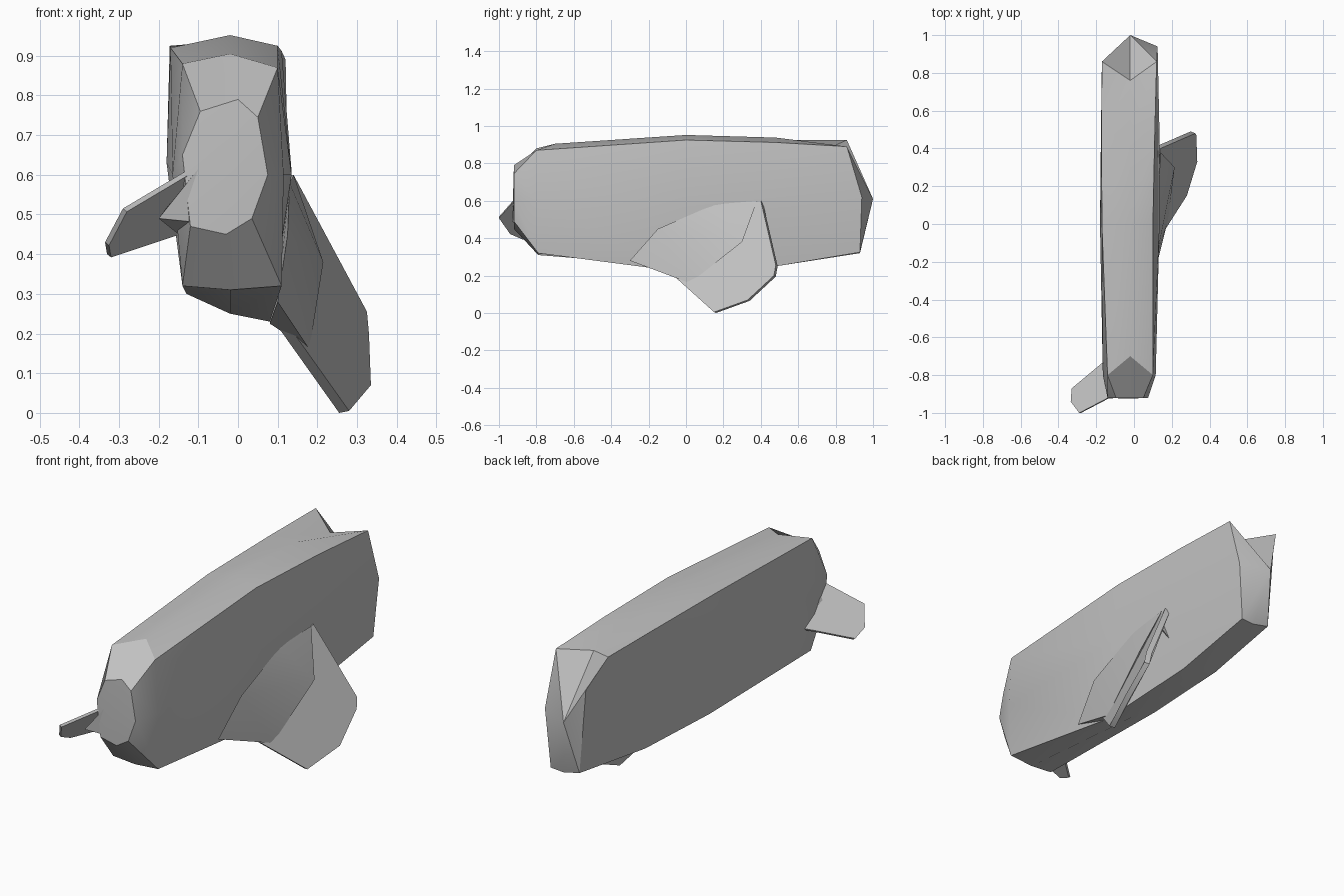
import bpy
import bmesh
import math
from mathutils import Vector

# Remove the default cube only
cube = bpy.data.objects.get("Cube")
if cube:
    bpy.data.objects.remove(cube, do_unlink=True)

# One plain grey material
grey = bpy.data.materials.new("plain_grey")
grey.use_nodes = True
colour = (0.54, 0.54, 0.54, 1.0)
grey.diffuse_color = colour
grey.node_tree.nodes["Principled BSDF"].inputs["Base Color"].default_value = colour


def finish(name, bm, smooth_angle):
    """Turn a bmesh into a named, shaded object."""
    bmesh.ops.recalc_face_normals(bm, faces=bm.faces)
    mesh = bpy.data.meshes.new(name)
    bm.to_mesh(mesh)
    bm.free()
    mesh.materials.append(grey)
    obj = bpy.data.objects.new(name, mesh)
    bpy.context.scene.collection.objects.link(obj)
    bpy.ops.object.select_all(action="DESELECT")
    obj.select_set(True)
    bpy.context.view_layer.objects.active = obj
    bpy.ops.object.shade_smooth_by_angle(angle=math.radians(smooth_angle))
    return obj


def loft(name, sections, front_tip, back_tip):
    """Skin a row of equal-sized cross-sections and fan both ends to a tip."""
    bm = bmesh.new()
    rings = [[bm.verts.new(p) for p in section] for section in sections]
    count = len(rings[0])
    for near, far in zip(rings, rings[1:]):
        for i in range(count):
            j = (i + 1) % count
            bm.faces.new((near[i], near[j], far[j], far[i]))
    for ring, tip in ((rings[0], front_tip), (rings[-1], back_tip)):
        point = bm.verts.new(tip)
        for i in range(count):
            bm.faces.new((ring[i], ring[(i + 1) % count], point))
    return finish(name, bm, 32)


def plate(name, outline, offset):
    """Broken branch: a flat outline thickened along one direction."""
    bm = bmesh.new()
    front = [bm.verts.new(p) for p in outline]
    back = [bm.verts.new(Vector(p) + Vector(offset)) for p in outline]
    bm.faces.new(front)
    bm.faces.new(back[::-1])
    for i in range(len(front)):
        j = (i + 1) % len(front)
        bm.faces.new((front[i], back[i], back[j], front[j]))
    return finish(name, bm, 30)


def hull(name, points):
    """Small root or sliver made from the hull of a few points."""
    bm = bmesh.new()
    for p in points:
        bm.verts.new(p)
    bmesh.ops.convex_hull(bm, input=bm.verts)
    return finish(name, bm, 30)


# Trunk sections run: top left, top, top right, side, bottom right, bottom, bottom left, side
snout = [(x, -0.92, z) for x, z in (
    (-0.095, 0.76), (0.0, 0.79), (0.05, 0.745), (0.075, 0.6),
    (0.035, 0.49), (-0.03, 0.45), (-0.12, 0.47), (-0.14, 0.65))]
shoulder = [
    (-0.14, -0.8, 0.88), (-0.02, -0.7, 0.905), (0.1, -0.8, 0.87), (0.115, -0.8, 0.6),
    (0.11, -0.79, 0.32), (-0.02, -0.79, 0.31), (-0.14, -0.79, 0.32), (-0.165, -0.8, 0.6)]
middle = [
    (-0.17, 0, 0.92), (-0.02, 0, 0.952), (0.1, 0, 0.925), (0.135, 0, 0.6),
    (0.08, -0.1, 0.23), (-0.02, -0.05, 0.25), (-0.13, 0, 0.3), (-0.18, 0, 0.63)]
haunch = [(x, 0.48, z) for x, z in (
    (-0.172, 0.925), (-0.02, 0.938), (0.11, 0.912), (0.135, 0.61),
    (0.09, 0.25), (0.0, 0.265), (-0.11, 0.305), (-0.175, 0.64))]
rear = [
    (-0.17, 0.86, 0.925), (-0.02, 0.76, 0.88), (0.12, 0.86, 0.89), (0.125, 0.94, 0.62),
    (0.1, 0.93, 0.325), (0.03, 0.93, 0.32), (-0.06, 0.93, 0.34), (-0.095, 0.93, 0.765)]
loft("trunk", [snout, shoulder, middle, haunch, rear], (-0.03, -0.925, 0.62), (-0.02, 1, 0.61))

# Large broad branch on the left, reaching the ground
plate("large_branch", [
    (0.12, -0.1, 0.23), (0.28, 0.15, 0.005), (0.335, 0.33, 0.07), (0.33, 0.47, 0.2),
    (0.325, 0.48, 0.255), (0.14, 0.4, 0.6), (0.09, 0.1, 0.5)], (-0.025, 0.01, -0.005))
hull("large_branch_root", [
    (0.1, -0.3, 0.28), (0.08, -0.1, 0.225), (0.125, -0.15, 0.45), (0.13, 0.15, 0.58),
    (0.14, 0.38, 0.6), (0.18, 0.02, 0.16), (0.215, 0.3, 0.38)])

# Small branch stub on the right, near the front
plate("small_branch", [
    (-0.29, -1.0, 0.515), (-0.335, -0.94, 0.43), (-0.33, -0.87, 0.4), (-0.15, -0.72, 0.46),
    (-0.08, -0.89, 0.64)], (0.01, 0, -0.008))
hull("small_branch_root", [
    (-0.08, -0.92, 0.64), (-0.15, -0.75, 0.45), (-0.2, -0.93, 0.49), (-0.1, -0.91, 0.48),
    (-0.12, -0.8, 0.6)])

# Raised bark slivers on the left side
hull("lower_sliver", [(0.11, 0, 0.487), (0.11, 0.28, 0.455), (0.18, 0.25, 0.457), (0.11, 0.15, 0.465)])
hull("upper_sliver", [(0.11, 0.25, 0.61), (0.11, 0.4, 0.44), (0.15, 0.38, 0.5), (0.11, 0.36, 0.56)])
